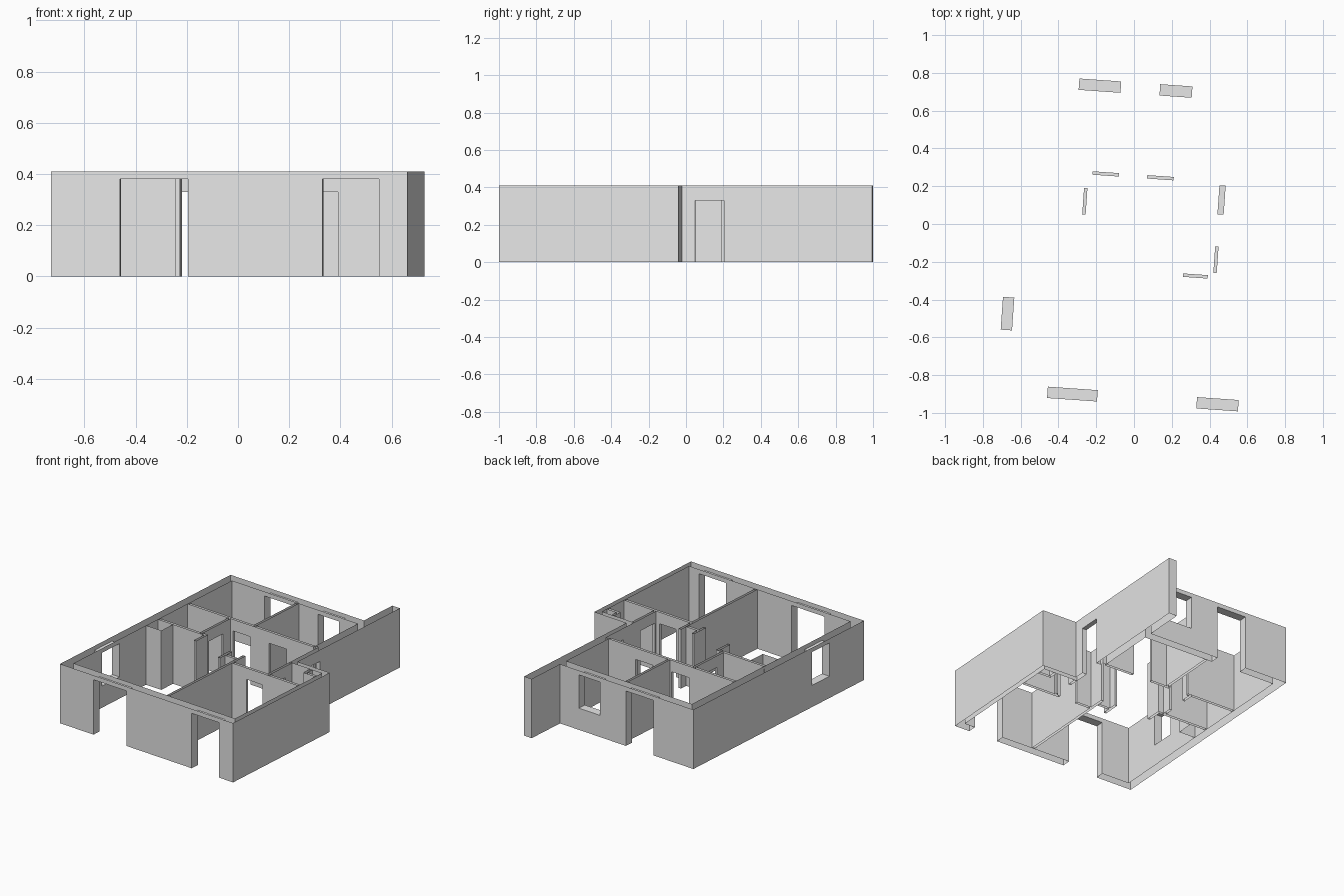
import bpy
import bmesh
import math
from mathutils import Matrix

cube = bpy.data.objects.get("Cube")
if cube:
    bpy.data.objects.remove(cube, do_unlink=True)

HEIGHT, SILL, HEAD, DOOR_HEAD = 0.41, 0.15, 0.38, 0.33
PLAN_TURN = Matrix.Rotation(math.radians(-4), 4, 'Z')

plaster = bpy.data.materials.new("plain_grey_plaster")
plaster.use_nodes = True
GREY = (0.8, 0.8, 0.8, 1)
plaster.diffuse_color = GREY
plaster.node_tree.nodes["Principled BSDF"].inputs["Base Color"].default_value = GREY


def inside(p, lo, hi):
    return all(a < c < b for a, c, b in zip(lo, p, hi))


def build_walls(name, walls, openings=()):
    """Wall rectangles (u0, u1, v0, v1) become open-topped wall skins.
    Openings (u0, u1, v0, v1, z0, z1) are left out, with jambs, heads and sills."""
    solids = [((a, c, 0), (b, d, HEIGHT)) for a, b, c, d in walls]
    holes = [((a, c, e), (b, d, f)) for a, b, c, d, e, f in openings]
    grid = [sorted({round(p[k], 4) for box in solids + holes for p in box}) for k in range(3)]

    def filled(cell):
        if any(i < 0 or i >= len(g) - 1 for i, g in zip(cell, grid)):
            return False
        mid = [(g[i] + g[i + 1]) / 2 for i, g in zip(cell, grid)]
        return any(inside(mid, *s) for s in solids) and not any(inside(mid, *h) for h in holes)

    bm = bmesh.new()
    for i in range(len(grid[0]) - 1):
        for j in range(len(grid[1]) - 1):
            for k in range(len(grid[2]) - 1):
                cell = (i, j, k)
                if not filled(cell):
                    continue
                for axis in range(3):
                    for side in (0, 1):
                        beside = list(cell)
                        beside[axis] += 2 * side - 1
                        level = grid[axis][cell[axis] + side]
                        # wall skins have no top or bottom caps
                        if filled(beside) or (axis == 2 and level in (0, HEIGHT)):
                            continue
                        s, t = (axis + 1) % 3, (axis + 2) % 3
                        ring = [(0, 0), (1, 0), (1, 1), (0, 1)]
                        verts = []
                        for ds, dt in ring if side else ring[::-1]:
                            co = [0, 0, 0]
                            co[axis] = level
                            co[s] = grid[s][cell[s] + ds]
                            co[t] = grid[t][cell[t] + dt]
                            verts.append(bm.verts.new(co))
                        bm.faces.new(verts)
    bmesh.ops.remove_doubles(bm, verts=bm.verts, dist=0.0005)
    bmesh.ops.dissolve_limit(bm, angle_limit=0.01, verts=bm.verts, edges=bm.edges)
    bm.transform(PLAN_TURN)
    mesh = bpy.data.meshes.new(name)
    bm.to_mesh(mesh)
    bm.free()
    mesh.materials.append(plaster)
    obj = bpy.data.objects.new(name, mesh)
    bpy.context.scene.collection.objects.link(obj)
    return obj


# Outline of the plan
W, E, E_STEP = -0.665, 0.47, 0.73
F, B, WING = -0.951, 0.748, 1.031
T, THIN = 0.06, 0.033
STEP = 0.011

build_walls("outer_walls", [
    (W, E_STEP, F, F + T),                      # front
    (W, W + T, F, B),                           # left-hand side
    (W, E, B - T, B),                           # back
    (E - T, E, 0.263, WING),                    # side wall with wing
    (E - THIN, E, STEP - THIN, 0.263),          # thin entrance wall
    (E - THIN, E_STEP, STEP - THIN, STEP),      # step
    (E_STEP - THIN, E_STEP, F, STEP),           # side of the wider part
], [
    (-0.395, -0.13, F, F + T, 0, HEAD),
    (0.397, 0.618, F, F + T, 0, HEAD),
    (-0.342, -0.12, B - T, B, 0, HEAD),
    (0.087, 0.258, B - T, B, SILL, HEAD),
    (W, W + T, -0.607, -0.433, SILL, HEAD),
    (E - THIN, E, 0.082, 0.236, 0, DOOR_HEAD),
])

# Thin partitions between the rooms
P = 0.018
build_walls("partition_walls", [
    (W + T, E - T, 0.245, 0.263),               # back rooms from hall
    (-0.085, -0.067, 0.263, B - T),             # between back rooms
    (-0.277, -0.259, -0.05, 0.245),             # bathroom side
    (W + T, -0.259, -0.05, -0.032),             # bathroom front
    (0.146, 0.164, F + T, -0.13),               # between front rooms
    (0.164, E_STEP - THIN, -0.261, -0.243),     # front room from hall
    (E - THIN, E - THIN + P, -0.243, STEP - THIN),
], [
    (-0.238, -0.098, 0.245, 0.263, 0, DOOR_HEAD),
    (0.052, 0.193, 0.245, 0.263, 0, DOOR_HEAD),
    (-0.277, -0.259, 0.032, 0.172, 0, DOOR_HEAD),
    (0.278, 0.409, -0.261, -0.243, 0, DOOR_HEAD),
    (E - THIN, E - THIN + P, -0.229, -0.089, 0, DOOR_HEAD),
])

# Service shafts and short wall stubs
build_walls("corner_shaft", [(W + T, -0.483, -0.168, -0.05)])
build_walls("hall_stub", [(-0.235, -0.217, -0.15, -0.032), (-0.259, -0.217, -0.05, -0.032)])
build_walls("chimney_stubs", [
    (0.04, 0.04 + P, -0.25, -0.13),
    (0.04, 0.146, -0.2, -0.2 + P),
])
build_walls("step_room_shaft", [
    (0.6, 0.6 + P, -0.09, STEP - THIN),
    (0.6, E_STEP - THIN, -0.09, -0.09 + P),
])
